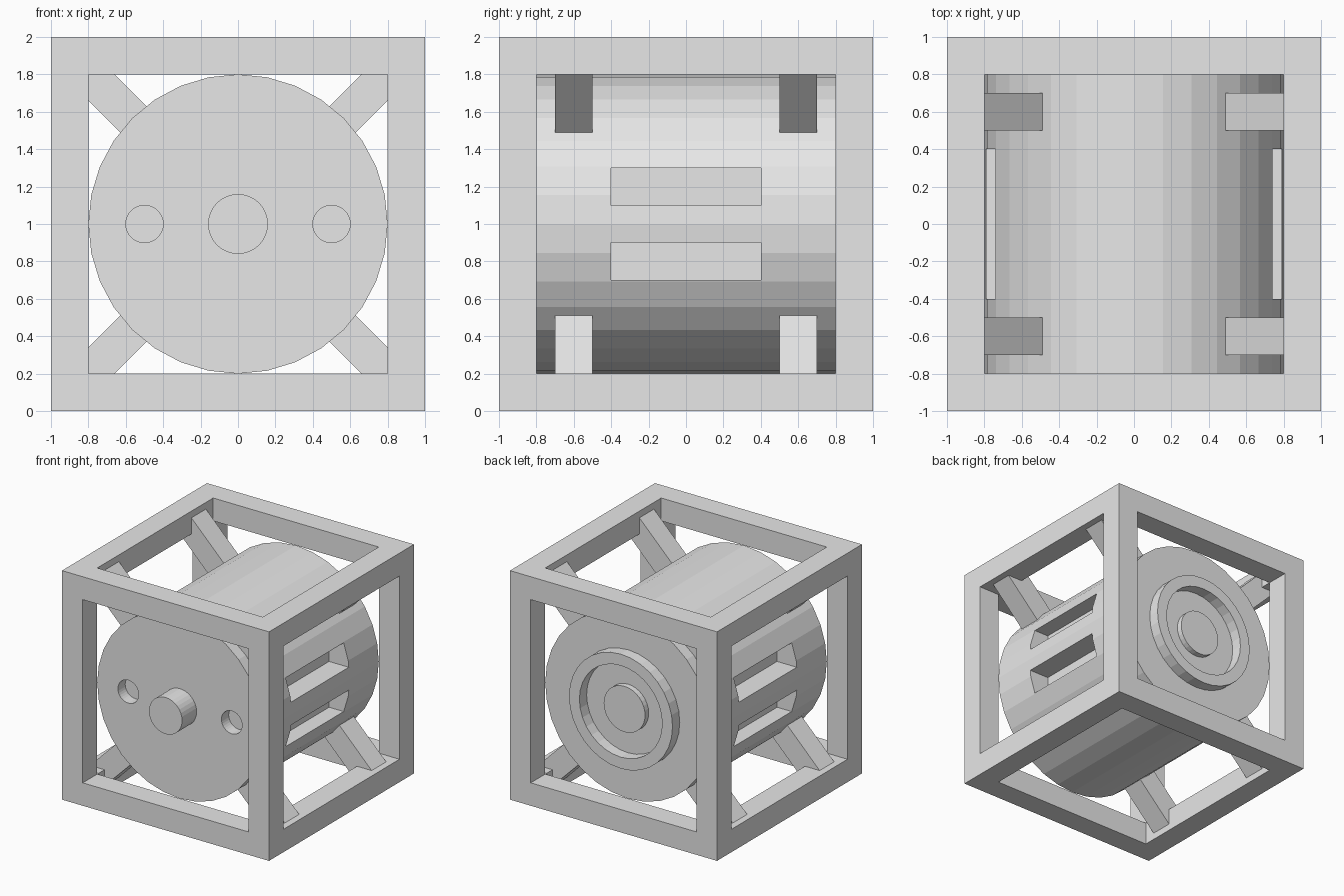
import bpy
from math import radians

if "Cube" in bpy.data.objects:
    bpy.data.objects.remove(bpy.data.objects["Cube"], do_unlink=True)

GREY = (0.8, 0.8, 0.8, 1)
grey = bpy.data.materials.new("plain grey")
grey.use_nodes = True
grey.diffuse_color = GREY
grey.node_tree.nodes["Principled BSDF"].inputs["Base Color"].default_value = GREY


def finish(name):
    ob = bpy.context.object
    ob.name = ob.data.name = name
    bpy.ops.object.transform_apply(location=False, rotation=True, scale=True)
    ob.data.materials.append(grey)
    return ob


def box(name, centre, size, tilt=0):
    bpy.ops.mesh.primitive_cube_add(size=1, location=centre, rotation=(0, radians(tilt), 0))
    bpy.context.object.scale = size
    return finish(name)


def rod(name, radius, y0, y1, x=0):
    """Cylinder lying along y at mid height."""
    bpy.ops.mesh.primitive_cylinder_add(
        vertices=32, radius=radius, depth=y1 - y0,
        location=(x, (y0 + y1) / 2, 1), rotation=(radians(90), 0, 0))
    return finish(name)


def cut(target, cutters):
    """Subtract each cutter from the target, then discard it."""
    bpy.context.view_layer.objects.active = target
    for cutter in cutters:
        cutter.hide_render = True
        mod = target.modifiers.new("cut", "BOOLEAN")
        mod.operation = "DIFFERENCE"
        mod.solver = "EXACT"
        mod.object = cutter
        bpy.ops.object.modifier_apply(modifier=mod.name)
        bpy.data.objects.remove(cutter, do_unlink=True)


# Open cube frame
frame = box("cube_frame", (0, 0, 1), (2, 2, 2))
openings = []
for axis in range(3):
    size = [1.6] * 3
    size[axis] = 2.4
    openings.append(box("opening_cutter", (0, 0, 1), size))
cut(frame, openings)

# Drum with two front holes and two vent slots on each side
drum = rod("drum_body", 0.8, -0.8, 0.8)
cutters = []
for side in (-1, 1):
    cutters.append(rod("hole_cutter", 0.1, -0.9, -0.7, side * 0.5))
    for z in (0.8, 1.2):
        cutters.append(box("vent_cutter", (side * 0.75, 0, z), (0.3, 0.8, 0.2)))
cut(drum, cutters)

# Front shaft
rod("front_shaft", 0.16, -1.0, -0.78)

# Raised ring and hub on the back
ring = rod("back_ring", 0.5, 0.78, 0.9)
cut(ring, [rod("ring_cutter", 0.4, 0.7, 1.0)])
rod("back_hub", 0.2, 0.78, 0.85)

# Diagonal struts from the drum into the frame edges
INNER, OUTER = 0.7, 1.25
reach = (INNER + OUTER) / 2 * 0.5 ** 0.5
for y, end in ((-0.6, "front"), (0.6, "back")):
    for sx, side in ((1, "left"), (-1, "right")):
        for sz, level in ((1, "upper"), (-1, "lower")):
            box(f"{end}_{side}_{level}_strut", (sx * reach, y, 1 + sz * reach),
                (OUTER - INNER, 0.2, 0.2), -45 * sx * sz)
